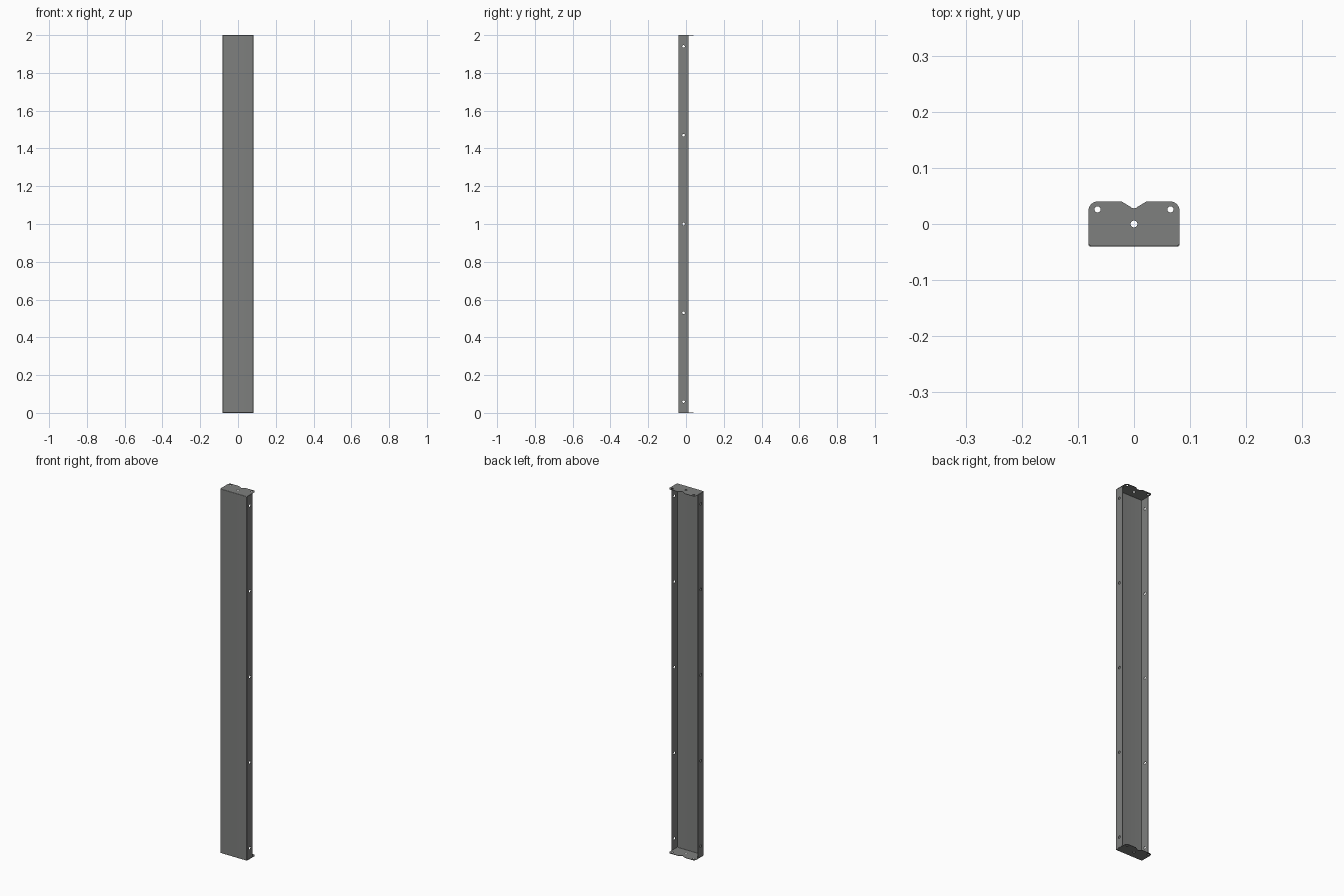
import bpy, bmesh, math
from mathutils import Vector

if "Cube" in bpy.data.objects:
    bpy.data.objects.remove(bpy.data.objects["Cube"])

T = 0.002            # sheet thickness
HX, HY, H = 0.081, 0.04, 2.0
R = 0.003            # outer bend radius
FLANGE_Y = 0.012     # rear edge of the side flanges

steel = bpy.data.materials.new("grey_steel")
steel.diffuse_color = (0.21, 0.215, 0.21, 1)
steel.use_nodes = True
steel.node_tree.nodes["Principled BSDF"].inputs["Base Color"].default_value = steel.diffuse_color


def prism(name, pts, lo, hi, place):
    """Extrude a 2D outline from lo to hi; place(a, b, h) gives the 3D point."""
    bm = bmesh.new()
    rings = [[bm.verts.new(place(a, b, h)) for a, b in pts] for h in (lo, hi)]
    bm.faces.new(rings[0])
    bm.faces.new(rings[1])
    n = len(pts)
    for i in range(n):
        j = (i + 1) % n
        bm.faces.new((rings[0][i], rings[0][j], rings[1][j], rings[1][i]))
    bmesh.ops.recalc_face_normals(bm, faces=bm.faces)
    me = bpy.data.meshes.new(name)
    bm.to_mesh(me)
    bm.free()
    me.materials.append(steel)
    ob = bpy.data.objects.new(name, me)
    bpy.context.collection.objects.link(ob)
    return ob


def arc(cx, cy, r, a0, a1, n=8):
    return [(cx + r * math.cos(math.radians(a0 + (a1 - a0) * i / n)),
             cy + r * math.sin(math.radians(a0 + (a1 - a0) * i / n))) for i in range(n + 1)]


def along_z(a, b, h):
    return Vector((a, b, h))


def along_x(a, b, h):
    return Vector((h, a, b))


def drill(ob, holes, lo, hi, place):
    """Cut round holes (a, b, radius) through an object."""
    for a, b, r in holes:
        cutter = prism("hole_cutter", arc(a, b, r, 0, 360, 24)[:-1], lo, hi, place)
        cutter.hide_render = True
        mod = ob.modifiers.new("hole", 'BOOLEAN')
        mod.operation = 'DIFFERENCE'
        mod.solver = 'EXACT'
        mod.object = cutter
        bpy.context.view_layer.objects.active = ob
        bpy.ops.object.modifier_apply(modifier=mod.name)
        bpy.data.objects.remove(cutter)


# Channel: front web with two side flanges, bent at the front corners
cy = -HY + R
outer = ([(-HX, FLANGE_Y)] + arc(-HX + R, cy, R, 180, 270)
         + arc(HX - R, cy, R, 270, 360) + [(HX, FLANGE_Y)])
inner = ([(HX - T, FLANGE_Y)] + arc(HX - R, cy, R - T, 360, 270)
         + arc(-HX + R, cy, R - T, 270, 180) + [(-HX + T, FLANGE_Y)])
channel = prism("channel_body", outer + inner, R, H - R, along_z)
drill(channel, [(-0.013, z, 0.007) for z in (0.06, 0.53, 1.0, 1.47, 1.94)],
      -0.1, 0.1, along_x)
parts = [channel]

# End plate outline: rounded rear corners, notch in the middle of the rear edge
half = (arc(HX - 0.016, HY - 0.016, 0.016, 0, 90)
        + arc(0.024, HY - 0.008, 0.008, 90, 130, 5)
        + arc(0.0, 0.037, 0.009, -45, -90, 5))
outline = [(HX, cy)] + half + [(-x, y) for x, y in half[-2::-1]] + [(-HX, cy)]
plate_holes = [(0.065, 0.026, 0.0055), (-0.065, 0.026, 0.0055), (0, 0, 0.0062)]

for label, z0, s in (("bottom", 0.0, 1), ("top", H, -1)):
    plate = prism(label + "_end_plate", outline, min(z0, z0 + s * T), max(z0, z0 + s * T), along_z)
    drill(plate, plate_holes, z0 - 0.02, z0 + 0.02, along_z)
    # Bend joining the end plate to the front web
    section = arc(cy, R, R, 180, 270) + arc(cy, R, R - T, 270, 180)
    bend = prism(label + "_end_bend", [(y, z0 + s * z) for y, z in section],
                 -HX + R, HX - R, along_x)
    parts += [plate, bend]

bpy.ops.object.select_all(action='DESELECT')
for ob in parts:
    ob.select_set(True)
bpy.context.view_layer.objects.active = channel
bpy.ops.object.shade_smooth_by_angle(angle=math.radians(30))
